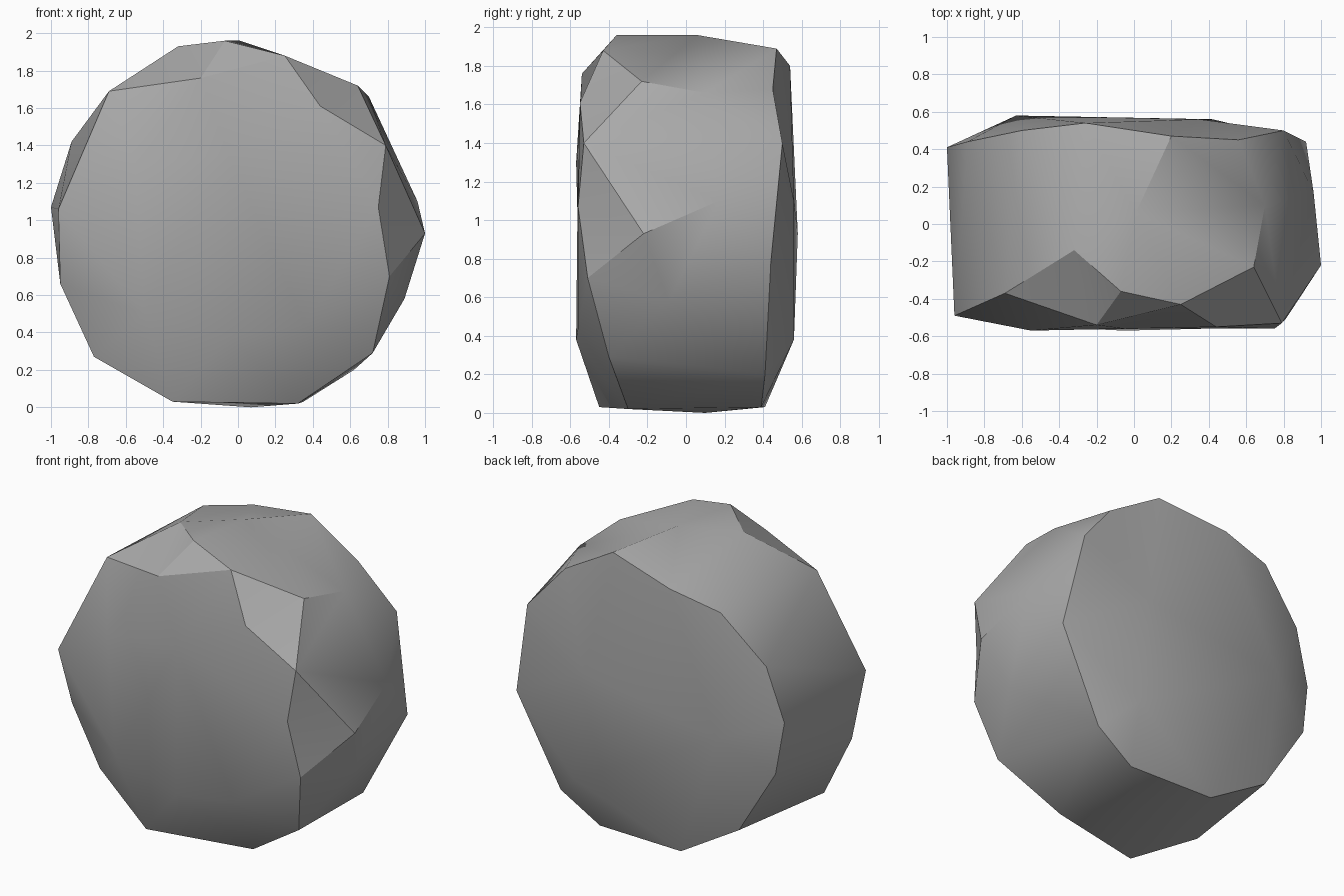
import bpy
import bmesh
import math
from mathutils import Vector

# Remove the default cube only
default_cube = bpy.data.objects.get("Cube")
if default_cube:
    bpy.data.objects.remove(default_cube, do_unlink=True)


def make_material(name, colour):
    material = bpy.data.materials.new(name)
    material.use_nodes = True
    material.diffuse_color = colour
    shader = material.node_tree.nodes["Principled BSDF"]
    shader.inputs["Base Color"].default_value = colour
    shader.inputs["Roughness"].default_value = 0.9
    return material


# Corners around the edge of the front cap
front_ring = [
    (-.69, -.37, 1.69), (-.2, -.54, 1.76), (.25, -.43, 1.88), (.44, -.55, 1.61),
    (.79, -.53, 1.4), (.75, -.56, 1.07), (.81, -.51, .7), (.72, -.4, .29),
    (.32, -.3, .02), (-.35, -.45, .03), (-.77, -.33, .27), (-.95, -.36, .66),
    (-.96, -.49, 1.06),
]

# Shallow bumps on the front cap
front_bumps = [
    (-.55, -.57, 1.3), (-.05, -.56, 1.35), (-.5, -.55, .5),
    (-.05, -.57, .38), (.36, -.56, .44),
]

# Corners on the thick rim between the caps
rim = [
    (-.32, -.14, 1.93), (-.07, -.36, 1.96), (.01, .06, 1.96), (.64, -.23, 1.72),
    (.7, .1, 1.66), (.96, .17, 1.1), (1, -.22, .93), (.89, -.09, .58), (.07, .1, 0),
]

# Corners around the edge of the back cap
back_ring = [
    (.2, .47, 1.89), (.56, .45, 1.68), (.8, .5, 1.4), (.92, .44, .78),
    (.62, .41, .2), (.35, .39, .03), (-.25, .41, .03), (-.67, .41, .28),
    (-.95, .43, .73), (-1, .41, 1.07), (-.89, .44, 1.42), (-.6, .5, 1.72),
    (-.26, .54, 1.8),
]

# Shallow bumps on the back cap
back_bumps = [(-.63, .58, .93), (.42, .56, .38), (.35, .56, 1.1)]


def build_stone(name, corners, centre, material):
    """Skin the corners by hulling their directions, then restore their depth."""
    bm = bmesh.new()
    position = bm.verts.layers.float_vector.new("position")
    for corner in corners:
        direction = (Vector(corner) - centre).normalized()
        vert = bm.verts.new(direction)
        vert[position] = corner
    bmesh.ops.convex_hull(bm, input=bm.verts[:])
    for vert in bm.verts:
        vert.co = vert[position]
    bm.verts.layers.float_vector.remove(position)
    bmesh.ops.recalc_face_normals(bm, faces=bm.faces[:])

    mesh = bpy.data.meshes.new(name)
    bm.to_mesh(mesh)
    bm.free()
    mesh.materials.append(material)
    stone = bpy.data.objects.new(name, mesh)
    bpy.context.collection.objects.link(stone)
    return stone


# Rough round boulder with two broad flat sides
grey_stone = make_material("grey stone", (0.4, 0.4, 0.4, 1))
boulder = build_stone(
    "boulder",
    front_ring + front_bumps + rim + back_ring + back_bumps,
    Vector((0, 0, 1)),
    grey_stone,
)

# Soft facets, crisp ridges
bpy.ops.object.select_all(action="DESELECT")
boulder.select_set(True)
bpy.context.view_layer.objects.active = boulder
bpy.ops.object.shade_smooth_by_angle(angle=math.radians(30))
